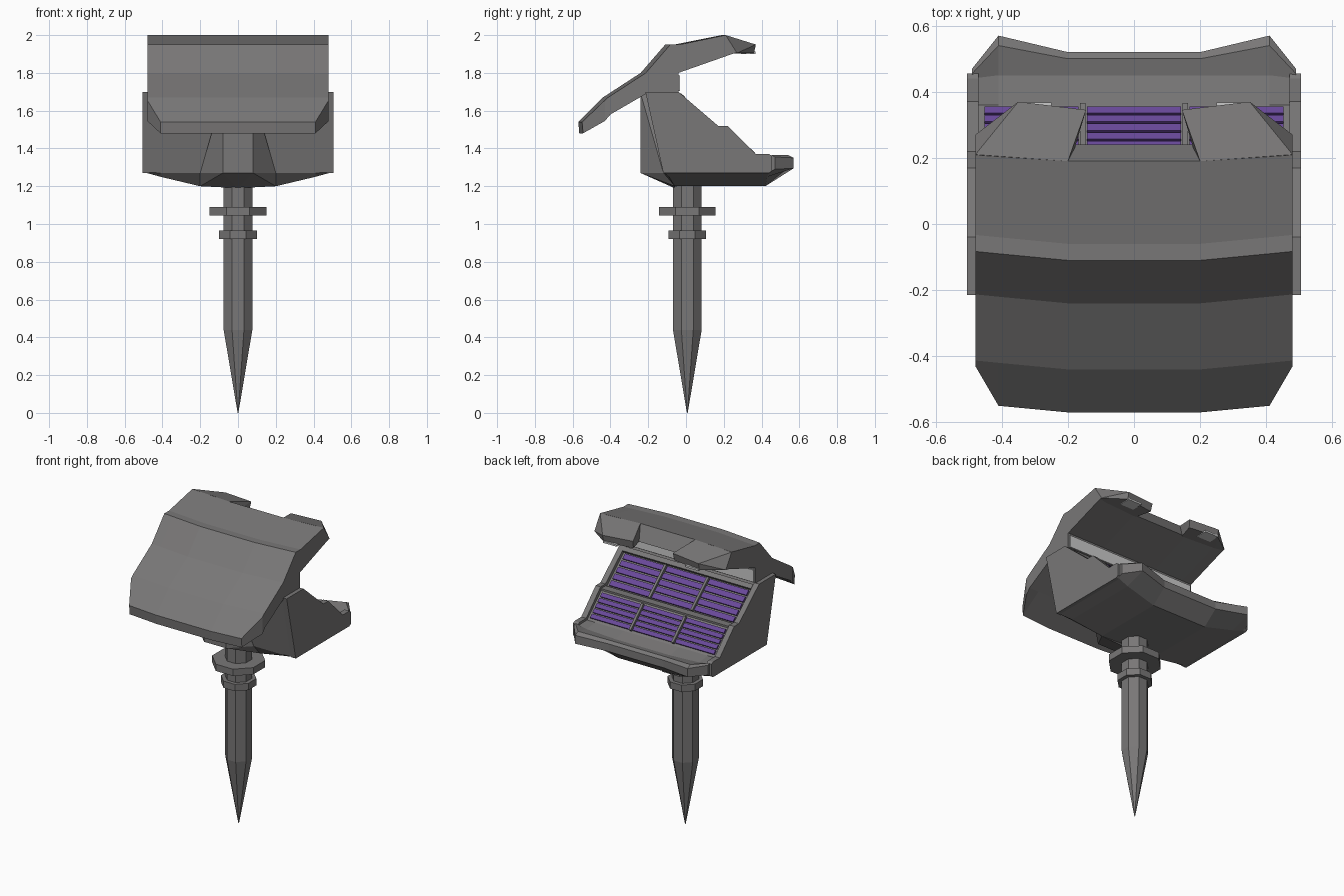
import bpy, bmesh, math
from mathutils import Vector

if "Cube" in bpy.data.objects:
    bpy.data.objects.remove(bpy.data.objects["Cube"])


def material(name, rgb):
    m = bpy.data.materials.new(name)
    m.diffuse_color = (*rgb, 1)
    m.use_nodes = True
    m.node_tree.nodes["Principled BSDF"].inputs["Base Color"].default_value = m.diffuse_color
    return m


GREY = material("weathered grey", (0.19, 0.185, 0.185))
PURPLE = material("purple", (0.14, 0.065, 0.32))
LIGHT = material("pale grey", (0.6, 0.6, 0.6))


def finish(bm, name, mat):
    bmesh.ops.recalc_face_normals(bm, faces=bm.faces)
    me = bpy.data.meshes.new(name)
    bm.to_mesh(me)
    bm.free()
    me.materials.append(mat)
    ob = bpy.data.objects.new(name, me)
    bpy.context.collection.objects.link(ob)
    return ob


def loft(name, sections, mat=GREY):
    """Join equal-length (y, z) sections placed at successive x positions."""
    bm = bmesh.new()
    rings = [[bm.verts.new((x, y, z)) for y, z in pts] for x, pts in sections]
    n = len(rings[0])
    for a, b in zip(rings, rings[1:]):
        for i in range(n):
            j = (i + 1) % n
            bm.faces.new((a[i], a[j], b[j], b[i]))
    bm.faces.new(rings[0])
    bm.faces.new(rings[-1])
    return finish(bm, name, mat)


def mirrored_loft(name, half):
    return loft(name, [(-x, p) for x, p in reversed(half)] + half)


def hull(name, points, mat=GREY):
    bm = bmesh.new()
    for p in points:
        bm.verts.new(p)
    bmesh.ops.convex_hull(bm, input=bm.verts)
    bmesh.ops.dissolve_limit(bm, angle_limit=0.02, verts=bm.verts, edges=bm.edges)
    return finish(bm, name, mat)


def octagon_column(name, rings):
    """Eight-sided column from (z, apothem) rings, flats facing the axes."""
    bm = bmesh.new()
    loops = []
    for z, a in rings:
        r = a / math.cos(math.pi / 8)
        loops.append([bm.verts.new((r * math.cos((k + .5) * math.pi / 4),
                                    0.007 + r * math.sin((k + .5) * math.pi / 4), z))
                      for k in range(8)])
    for a, b in zip(loops, loops[1:]):
        for k in range(8):
            bm.faces.new((a[k], a[(k + 1) % 8], b[(k + 1) % 8], b[k]))
    bm.faces.new(loops[0])
    bm.faces.new(loops[-1])
    return finish(bm, name, GREY)


def sloped_bar(name, x0, x1, p, q, thick, mat):
    """Thin bar lying on the slope from p to q, each given as (y, z)."""
    p, q = Vector(p), Vector(q)
    d = (q - p).normalized()
    n = Vector((-d.y, d.x)) * thick
    return loft(name, [(x, [p, q, q + n, p + n]) for x in (x0, x1)], mat)


# Ground stake and its two collars
octagon_column("stake", [(0, 0.002), (0.44, 0.076), (1.22, 0.076)])
octagon_column("lower_collar", [(0.92, 0.1), (0.965, 0.1)])
octagon_column("upper_collar", [(1.045, 0.15), (1.09, 0.15)])

# Console core: recessed sloping face, projecting rear lip, shallow keel
face = [(-.21, 1.69), (-.04, 1.67), (.16, 1.495), (.21, 1.495), (.36, 1.355)]
mirrored_loft("console_core", [
    (.2, face + [(.45, 1.335), (.50, 1.345), (.52, 1.33), (.52, 1.28),
                 (.42, 1.20), (-.06, 1.20), (-.12, 1.27)]),
    (.41, face + [(.45, 1.345), (.54, 1.365), (.57, 1.35), (.57, 1.295),
                  (.43, 1.25), (-.09, 1.25), (-.12, 1.27)]),
    (.49, face + [(.44, 1.355), (.455, 1.365), (.47, 1.355), (.47, 1.29),
                  (.44, 1.272), (-.11, 1.272), (-.12, 1.275)])])

# Stepped side walls framing the recess
wall = [(-.215, 1.7), (-.04, 1.7), (.17, 1.52), (.22, 1.52), (.37, 1.37),
        (.44, 1.37), (.455, 1.36), (.455, 1.28), (.44, 1.27), (-.12, 1.27)]
for s, side in ((-1, "left"), (1, "right")):
    loft(side + "_wall", [(s * .47, wall), (s * .506, wall)])

# Front buttress tapering down into the keel
hull("front_buttress", [(s * x, y, z) for s in (-1, 1) for x, y, z in (
    (.08, -.24, 1.27), (.08, -.24, 1.69), (.2, -.12, 1.27), (.08, -.16, 1.69),
    (.2, -.06, 1.2), (0, -.06, 1.19), (.15, .0, 1.25))])

# Two banks of purple slats in three columns, with dividers
banks = [("upper", Vector((-.02, 1.652)), Vector((.155, 1.4995))),
         ("lower", Vector((.22, 1.486)), Vector((.352, 1.3625)))]
for bank, a, b in banks:
    for c, x in enumerate((-.31, 0, .31)):
        for i in range(5):
            sloped_bar(f"{bank}_slat_{c}_{i}", x - .142, x + .142,
                       a.lerp(b, (i + .1) / 5), a.lerp(b, (i + .85) / 5), .012, PURPLE)
    for c, x in enumerate((-.155, .155)):
        sloped_bar(f"{bank}_divider_{c}", x - .008, x + .008, a, b, .02, GREY)
# Ledge across the step and top rail
sloped_bar("middle_ledge", -.47, .47, (.165, 1.495), (.215, 1.495), .012, GREY)
sloped_bar("top_rail", -.47, .47, (-.045, 1.675), (-.022, 1.655), .025, GREY)


# Bent hood, swept back slightly towards the sides
def hood_section(dy, front):
    top = [(-.44, 1.67), (-.24, 1.8), (-.11, 1.95), (-.06, 1.95)]
    return ([front[0]] + [(y + dy, z) for y, z in top] +
            [(.19 + dy * .7, 2.0), (.24 + dy * .7, 1.905), (-.04, 1.8), (-.04, 1.7),
             (-.21, 1.69), (-.40, 1.58)] + [front[1]])


mirrored_loft("hood", [
    (.2, hood_section(0, [(-.57, 1.54), (-.565, 1.48)])),
    (.41, hood_section(.02, [(-.55, 1.54), (-.545, 1.48)])),
    (.48, hood_section(.027, [(-.43, 1.655), (-.43, 1.545)]))])

# Rear hood prongs with pale lamps beneath
for s, side in ((-1, "left"), (1, "right")):
    hull(side + "_prong", [(s * x, y, z) for x, y, z in (
        (.2, .19, 2.0), (.48, .21, 2.0), (.35, .37, 1.95), (.145, .345, 1.955),
        (.48, .27, 1.905), (.35, .36, 1.905), (.15, .335, 1.905),
        (.2, .16, 1.9), (.48, .16, 1.9))])
    hull(side + "_lamp", [(s * x, y, z) for x in (.25, .35)
                          for y in (.29, .367) for z in (1.9, 1.912)], LIGHT)

# Pale strip on the wall under the hood
hull("light_strip", [(x, y, z) for x in (-.47, .47) for y in (-.045, -.033)
                     for z in (1.705, 1.785)], LIGHT)
